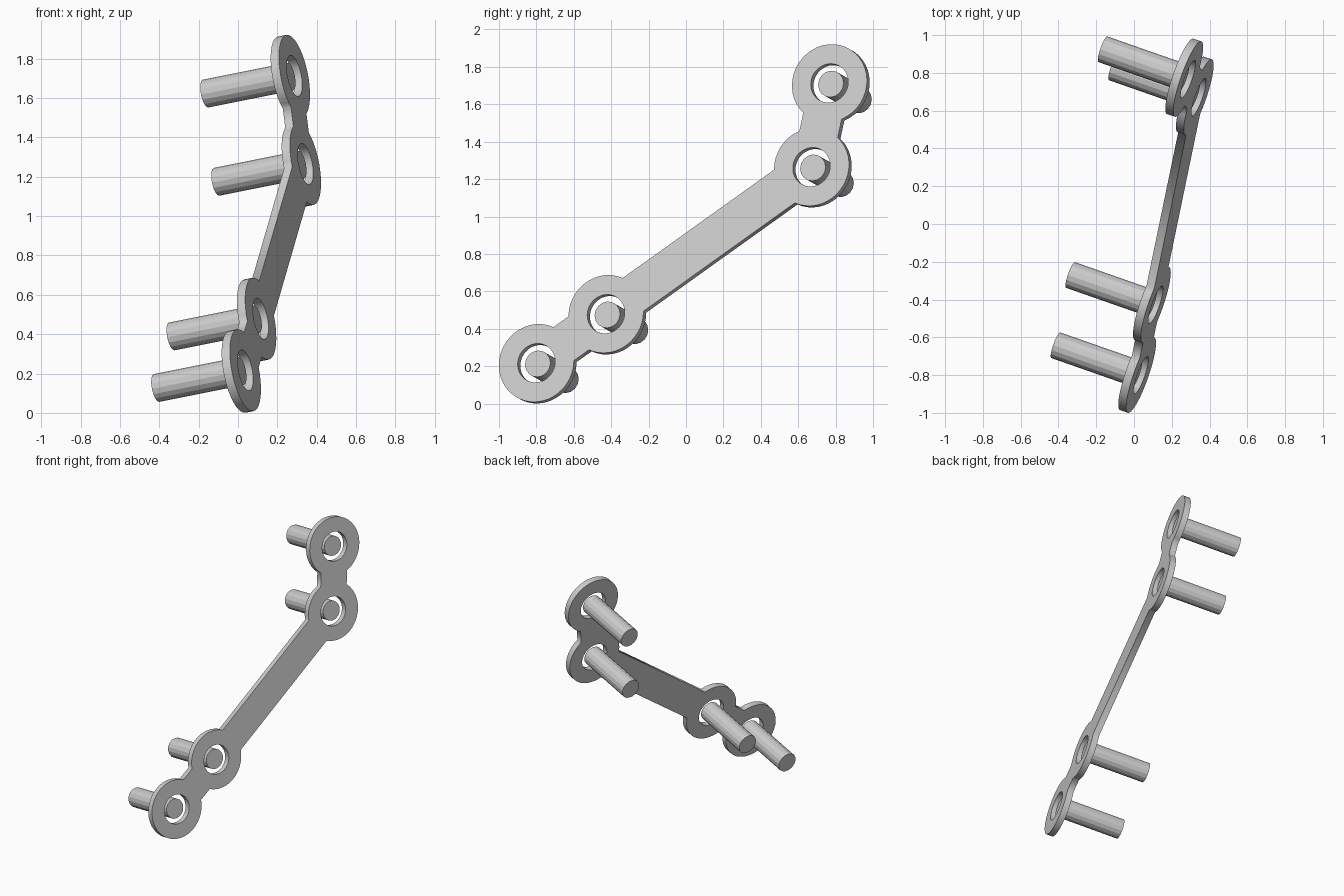
import bpy
from math import asin, atan2, ceil, cos, pi, sin, tau
from mathutils import Matrix, Vector

cube = bpy.data.objects.get("Cube")
if cube:
    bpy.data.objects.remove(cube, do_unlink=True)

RING_R, HOLE_R, PIN_R = 0.212, 0.106, 0.072
BAR_HALF, THICK, PIN_LEN = 0.111, 0.045, 0.465

# Tilted plate frame: local z is the outer face normal
normal = Vector((1, -0.35, 0.2)).normalized()
u = Vector((0, 1, 0))
u = (u - normal * u.dot(normal)).normalized()
v = normal.cross(u)
origin = Vector((0.361, 0, 0)) - normal * THICK / 2
frame = Matrix((u, v, normal)).transposed().to_4x4()
frame.translation = origin

# Ring centres from the lower front end to the upper back end, as (y, z)
centres = []
for y, z in [(-0.80, 0.217), (-0.428, 0.479), (0.671, 1.265), (0.767, 1.713)]:
    p = Vector((0.361 + 0.35 * y - 0.2 * z, y, z)) - origin
    centres.append(Vector((p.dot(u), p.dot(v))))


def arc(centre, radius, start, sweep, closed=False):
    n = max(2, ceil(abs(sweep) / tau * 40))
    return [centre + radius * Vector((cos(start + sweep * i / n), sin(start + sweep * i / n)))
            for i in range(n if closed else n + 1)]


def heading(a, b):
    return atan2(b.y - a.y, b.x - a.x)


# Plate outline: walk out along one side of the chain and back along the other
spread = asin(BAR_HALF / RING_R)
route = centres + centres[-2:0:-1]
outline = []
for i, c in enumerate(route):
    start = heading(c, route[i - 1]) + spread
    end = heading(c, route[(i + 1) % len(route)]) - spread
    outline += arc(c, RING_R, start, (end - start) % tau)

# Link plate with four round holes
curve = bpy.data.curves.new("link_plate", "CURVE")
curve.dimensions = "2D"
curve.fill_mode = "BOTH"
curve.extrude = THICK / 2
for loop in [outline] + [arc(c, HOLE_R, 0, tau, True) for c in centres]:
    spline = curve.splines.new("POLY")
    spline.points.add(len(loop) - 1)
    for point, co in zip(spline.points, loop):
        point.co = (co.x, co.y, 0, 1)
    spline.use_cyclic_u = True
plate = bpy.data.objects.new("link_plate", curve)
bpy.context.collection.objects.link(plate)
plate.matrix_world = frame
bpy.ops.object.select_all(action="DESELECT")
plate.select_set(True)
bpy.context.view_layer.objects.active = plate
bpy.ops.object.convert(target="MESH")
bpy.context.object.data.shade_flat()

# Loose pins running inward from the middle of each hole
for name, c in zip(["lower_end", "lower_joint", "upper_joint", "upper_end"], centres):
    bpy.ops.mesh.primitive_cylinder_add(vertices=16, radius=PIN_R, depth=PIN_LEN)
    pin = bpy.context.object
    pin.name = name + "_pin"
    pin.matrix_world = frame @ Matrix.Translation((c.x, c.y, -PIN_LEN / 2))
